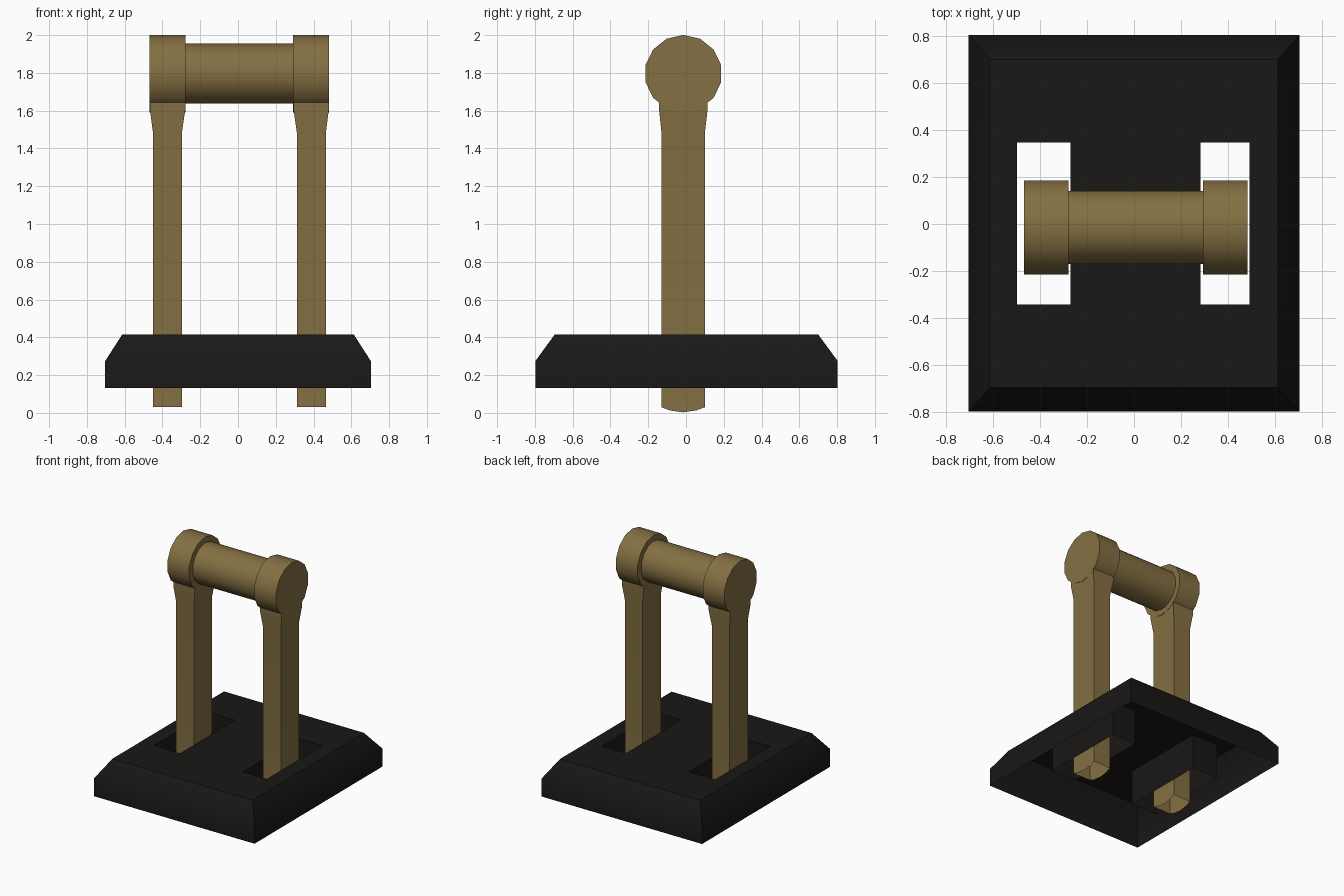
import bpy, bmesh, math
from mathutils import Matrix

if "Cube" in bpy.data.objects:
    bpy.data.objects.remove(bpy.data.objects["Cube"])

CX, CY, CZ = 0.0075, -0.014, 1.796   # handle frame centre


def material(name, rgb):
    m = bpy.data.materials.new(name)
    m.diffuse_color = (*rgb, 1)
    m.use_nodes = True
    m.node_tree.nodes["Principled BSDF"].inputs["Base Color"].default_value = m.diffuse_color
    return m


BRASS = material("brass", (0.23, 0.16, 0.055))
BLACK = material("black", (0.010, 0.009, 0.008))


def finish(name, bm, mat):
    bmesh.ops.recalc_face_normals(bm, faces=bm.faces)
    me = bpy.data.meshes.new(name)
    bm.to_mesh(me)
    bm.free()
    me.materials.append(mat)
    me.shade_smooth()
    me.set_sharp_from_angle(angle=math.radians(38))
    ob = bpy.data.objects.new(name, me)
    bpy.context.collection.objects.link(ob)
    return ob


def cylinder_x(name, r, x0, x1, caps):
    """14-sided cylinder along x with a corner at the top."""
    bm = bmesh.new()
    rings = []
    for x in (x0, x1):
        rings.append([bm.verts.new((x, CY + r * math.sin(i * math.tau / 14),
                                    CZ + r * math.cos(i * math.tau / 14))) for i in range(14)])
    a, b = rings
    for i in range(14):
        j = (i + 1) % 14
        bm.faces.new((a[i], a[j], b[j], b[i]))
    if caps:
        bm.faces.new(a)
        bm.faces.new(b)
    return finish(name, bm, BRASS)


# base plate: hollow shell with two through slots
xs = [-0.613, -0.498, -0.269, 0.282, 0.492, 0.613]
ys = [-0.695, -0.342, 0.347, 0.70]
bm = bmesh.new()
grid = [[bm.verts.new((x, y, 0.415)) for y in ys] for x in xs]
for i in range(5):
    for j in range(3):
        if not (i in (1, 3) and j == 1):
            bm.faces.new((grid[i][j], grid[i + 1][j], grid[i + 1][j + 1], grid[i][j + 1]))


def on_rim(e):
    return all(abs(v.co.x) > 0.6 or abs(v.co.y) > 0.6 for v in e.verts)


def extrude(edges, z, sx=1, sy=1):
    geom = bmesh.ops.extrude_edge_only(bm, edges=edges)["geom"]
    for v in geom:
        if isinstance(v, bmesh.types.BMVert):
            v.co = (v.co.x * sx, v.co.y * sy, z)
    return [e for e in geom if isinstance(e, bmesh.types.BMEdge)]


border = [e for e in bm.edges if e.is_boundary]
rim = [e for e in border if on_rim(e)]
slots = [e for e in border if not on_rim(e)]
chamfer = extrude(rim, 0.275, 0.703 / 0.613, 0.80 / 0.6975)
extrude(chamfer, 0.133)
extrude(slots, 0.136)
finish("base_plate", bm, BLACK)

# legs: square tubes with rounded lower side edges and a flared neck
foot = [(-0.13, 0.03), (-0.085, 0.013), (-0.015, 0.003), (0.055, 0.013), (0.10, 0.03)]
for side, s in (("left", -1), ("right", 1)):
    bm = bmesh.new()

    def section(d0, d1, pts):
        loop = [(d0, y, z) for y, z in pts] + [(d1, y, z) for y, z in reversed(pts)]
        return [bm.verts.new((CX + s * d, y, z)) for d, y, z in loop]

    def level(d0, d1, y0, y1, z):
        return section(d0, d1, [(y0 + (y1 - y0) * (y + 0.13) / 0.23, z) for y, _ in foot])

    rings = [section(0.304, 0.458, foot),
             level(0.304, 0.458, -0.13, 0.10, 1.485),
             level(0.286, 0.474, -0.143, 0.115, 1.61),
             level(0.286, 0.474, -0.143, 0.115, 1.65)]
    for a, b in zip(rings, rings[1:]):
        for i in range(10):
            j = (i + 1) % 10
            bm.faces.new((a[i], a[j], b[j], b[i]))
    finish(side + "_leg", bm, BRASS)

    # round head on top of the leg
    cylinder_x(side + "_head", 0.205, CX + s * 0.285, CX + s * 0.475, True)

# cross bar between the heads
cylinder_x("cross_bar", 0.159, CX - 0.287, CX + 0.287, False)
